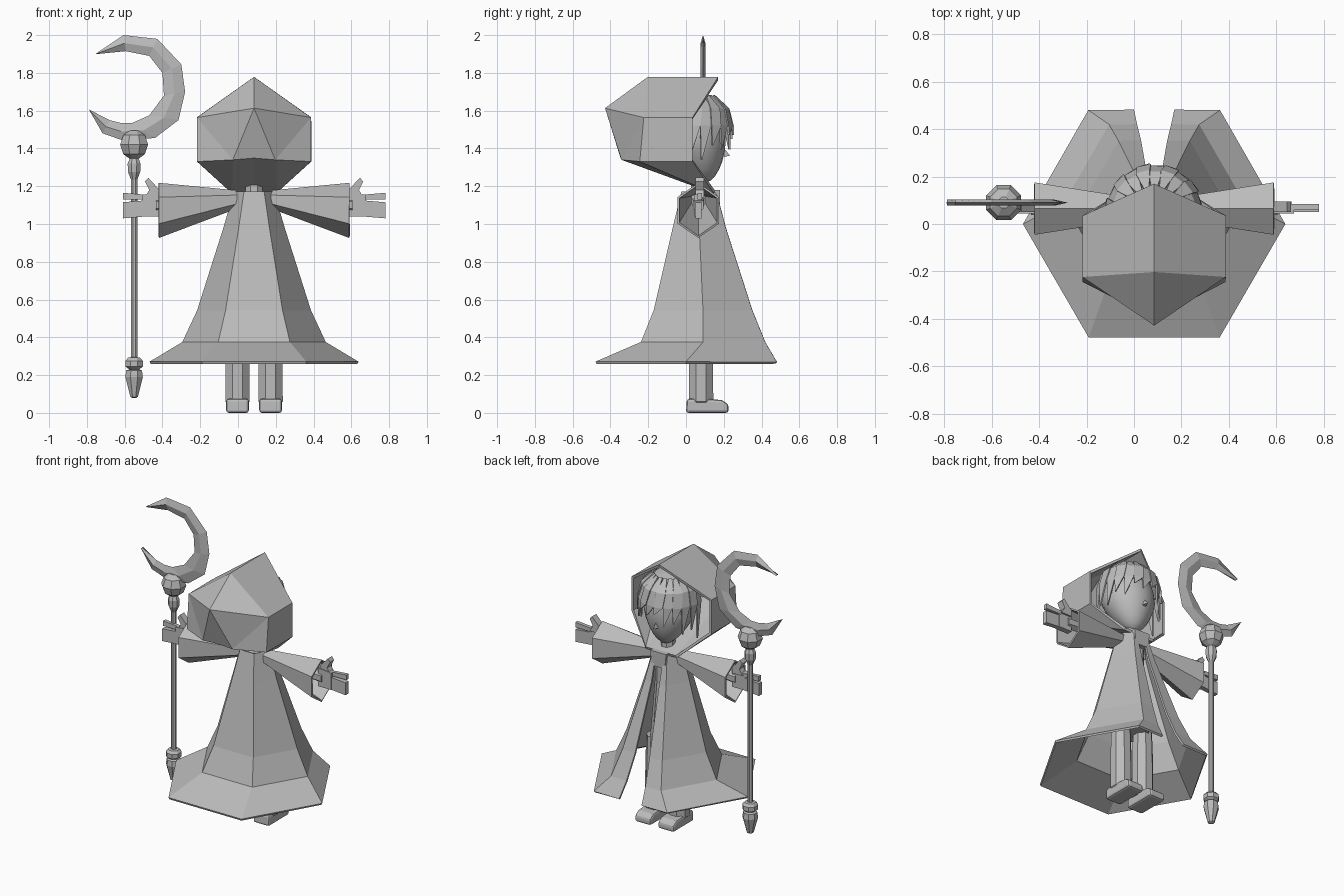
import bpy, bmesh, math
from math import sin, cos, pi, radians

if "Cube" in bpy.data.objects:
    bpy.data.objects.remove(bpy.data.objects["Cube"])

CX = 0.085                                   # the figure's own centre line
grey = bpy.data.materials.new("plain grey")
grey.diffuse_color = (0.5, 0.5, 0.5, 1)
grey.use_nodes = True
grey.node_tree.nodes["Principled BSDF"].inputs["Base Color"].default_value = grey.diffuse_color


def build(name, verts, faces, x=CX, mirror=False, thick=0, smooth=False, bevel=0):
    me = bpy.data.meshes.new(name)
    me.from_pydata(verts, [], faces)
    bm = bmesh.new()
    bm.from_mesh(me)
    bmesh.ops.remove_doubles(bm, verts=bm.verts, dist=0.0005)
    bmesh.ops.recalc_face_normals(bm, faces=bm.faces)
    bm.to_mesh(me)
    bm.free()
    ob = bpy.data.objects.new(name, me)
    bpy.context.collection.objects.link(ob)
    ob.location.x = x
    me.materials.append(grey)
    if smooth:
        for p in me.polygons:
            p.use_smooth = True
    if mirror:
        m = ob.modifiers.new("mirror", 'MIRROR')
        m.merge_threshold = 0.001
    if thick:
        m = ob.modifiers.new("thickness", 'SOLIDIFY')
        m.thickness, m.offset = thick, 0
    if bevel:
        m = ob.modifiers.new("bevel", 'BEVEL')
        m.width, m.segments = bevel, 2
    return ob


def loft(name, rings, closed=True, caps=True, **kw):
    n = len(rings[0])
    verts = [p for r in rings for p in r]
    faces = [(i * n + j, i * n + (j + 1) % n, (i + 1) * n + (j + 1) % n, (i + 1) * n + j)
             for i in range(len(rings) - 1) for j in range(n if closed else n - 1)]
    if caps:
        faces += [tuple(range(n)), tuple(range(len(verts) - n, len(verts)))]
    return build(name, verts, faces, **kw)


def lathe(name, profile, cx, cy, sides=8, **kw):
    return loft(name, [[(cx + r * cos(2 * pi * (k + .5) / sides), cy + r * sin(2 * pi * (k + .5) / sides), z)
                        for k in range(sides)] for r, z in profile], **kw)


def plate_xz(name, pts, y0, y1, **kw):
    return loft(name, [[(x, y, z) for x, z in pts] for y in (y0, y1)], **kw)


# Hood: right half, mirrored
hood = [(0, .17, 1.77), (.295, .035, 1.56), (.295, .035, 1.335), (.115, .15, 1.17),   # opening
        (0, -.20, 1.77), (.295, -.22, 1.56), (.295, -.24, 1.335),                     # middle
        (0, -.42, 1.61), (0, -.34, 1.355), (0, .15, 1.17), (.11, -.335, 1.345)]       # back and neck
build("hood", hood, [(0, 4, 5, 1), (1, 5, 6, 2), (2, 6, 3), (6, 10, 3), (10, 8, 9, 3),
                     (4, 7, 5), (5, 7, 10), (5, 10, 6), (7, 8, 10)], mirror=True, thick=.018)

# Robe: hexagonal, flared hem, split down the front
rings = []
for z, R, cy, gap in ((1.17, .10, .068, .03), (.98, .155, .07, .03), (.54, .295, .09, .055),
                      (.37, .375, .09, .072), (.265, .55, 0, .085)):
    a = R * .866
    half = [(gap, a), (max(R / 2, gap + .01), a), (R, 0), (R / 2, -a)]
    rings.append([(-x, y + cy, z) for x, y in half] + [(x, y + cy, z) for x, y in half[::-1]])
loft("robe", rings, closed=False, caps=False, thick=.014)

# Clasp at the neck, and torso inside
plate_xz("clasp", [(-.05, 1.08), (.05, 1.08), (.06, 1.18), (-.06, 1.18)], .13, .18)
lathe("torso", [(.12, .5), (.1, .75), (.085, .95), (.085, 1.1), (.05, 1.16), (.045, 1.26)], 0, .07, 8)

# Sleeves: hexagonal trumpets
hexa = [(0, 1), (1, .48), (1, -.48), (0, -1), (-1, -.48), (-1, .48)]


def sleeve_ring(x, cz, w, h):
    return [(x, .065 + u * w, cz + v * h) for u, v in hexa]


loft("sleeve", [sleeve_ring(.09, 1.13, .04, .042), sleeve_ring(.505, 1.072, .105, .14)],
     caps=False, mirror=True, thick=.012)
loft("arm", [sleeve_ring(.08, 1.12, .03, .03), sleeve_ring(.52, 1.1, .028, .04)], mirror=True)

# Hands
plate_xz("palm", [(.49, 1.04), (.59, 1.04), (.59, 1.155), (.49, 1.165)], .045, .083, mirror=True)
plate_xz("fingers", [(.575, 1.04), (.695, 1.03), (.695, 1.115), (.575, 1.125)], .05, .082, mirror=True)
plate_xz("index_finger", [(.575, 1.13), (.695, 1.13), (.695, 1.165), (.575, 1.155)], .06, .085, mirror=True)
plate_xz("thumb", [(.5, 1.14), (.58, 1.14), (.555, 1.18), (.578, 1.225), (.56, 1.245), (.5, 1.18)],
         .05, .095, mirror=True)

# Legs and shoes
lathe("leg", [(.06, .56), (.066, .4), (.068, .27), (.07, .06), (.06, .05)], .0875, .08, 8, mirror=True)
side = [(0, 0), (.225, 0), (.225, .045), (.19, .068), (.1, .075), (.005, .075)]
loft("shoe", [[(x, y, z) for y, z in side] for x in (.0275, .1475)], mirror=True, bevel=.014)

# Head: ball narrowing to the chin
head = []
for i in range(13):
    t = pi * (.02 + .96 * i / 12)
    low = max(0, -cos(t))
    r = sin(t) * (1 - .3 * low)
    head.append([(.168 * r * cos(2 * pi * k / 20), .045 + .05 * low + .165 * r * sin(2 * pi * k / 20),
                  1.44 + .222 * cos(t)) for k in range(20)])
loft("head", head, smooth=True)
build("nose", [(-.015, .2, 1.355), (.015, .2, 1.355), (0, .2, 1.4), (0, .235, 1.362)],
      [(0, 1, 3), (1, 2, 3), (2, 0, 3), (0, 2, 1)])

# Hair: faceted cap plus pointed locks round the face
lathe("hair_cap", [(.01, 1.69), (.1, 1.67), (.165, 1.6), (.188, 1.52)], 0, .045, 12, caps=False, thick=.01)
v, f = [], []
for k in range(-6, 7):
    a = radians(k * 17)
    tip_z = 1.47 - .028 * abs(k) + (.03 if k % 2 else -.02)
    b = len(v)
    for r, z, w, s in ((.1, 1.68, .1, 0), (.175, 1.61, .17, .03), (.198, 1.52, .15, .08), (.2, tip_z, .01, .2)):
        for e in (-1, 1):
            q = a + s + e * w
            rr = r + .006 * (k % 2)
            v.append((rr * sin(q), .045 + rr * cos(q), z))
    f += [(b + 2 * i, b + 2 * i + 1, b + 2 * i + 3, b + 2 * i + 2) for i in range(3)]
build("hair_locks", v, f, thick=.01)

# Staff: pole, beads and tip
SX, SY = -.55, .09
lathe("staff_pole", [(.018, .25), (.018, 1.27)], SX, SY, 8, x=0)
lathe("staff_tip", [(.012, .08), (.022, .085), (.05, .19), (.045, .225), (.028, .23), (.05, .245),
                    (.05, .275), (.035, .292), (.018, .295)], SX, SY, 8, x=0)
lathe("staff_bead", [(.018, 1.235), (.035, 1.275), (.037, 1.32), (.022, 1.355)], SX, SY, 8, x=0)
lathe("staff_ball", [(.025, 1.345), (.062, 1.37), (.08, 1.42), (.062, 1.47), (.025, 1.495)], SX, SY, 8, x=0)

# Crescent blade: diamond section from tip to tip
outer = [(-.755, 1.9), (-.606, 2.0), (-.427, 1.98), (-.3, 1.845), (-.28, 1.7), (-.315, 1.55),
         (-.44, 1.455), (-.617, 1.445), (-.717, 1.48), (-.79, 1.607)]
inner = [(-.754, 1.899), (-.595, 1.915), (-.47, 1.89), (-.4, 1.8), (-.392, 1.68), (-.47, 1.575),
         (-.56, 1.535), (-.62, 1.535), (-.68, 1.55), (-.789, 1.606)]
blade = []
for (ox, oz), (ix, iz) in zip(outer, inner):
    mx, mz = (ox + ix) / 2, (oz + iz) / 2
    blade.append([(ox, SY, oz), (mx, SY - .013, mz), (ix, SY, iz), (mx, SY + .013, mz)])
loft("crescent_blade", blade, x=0)
